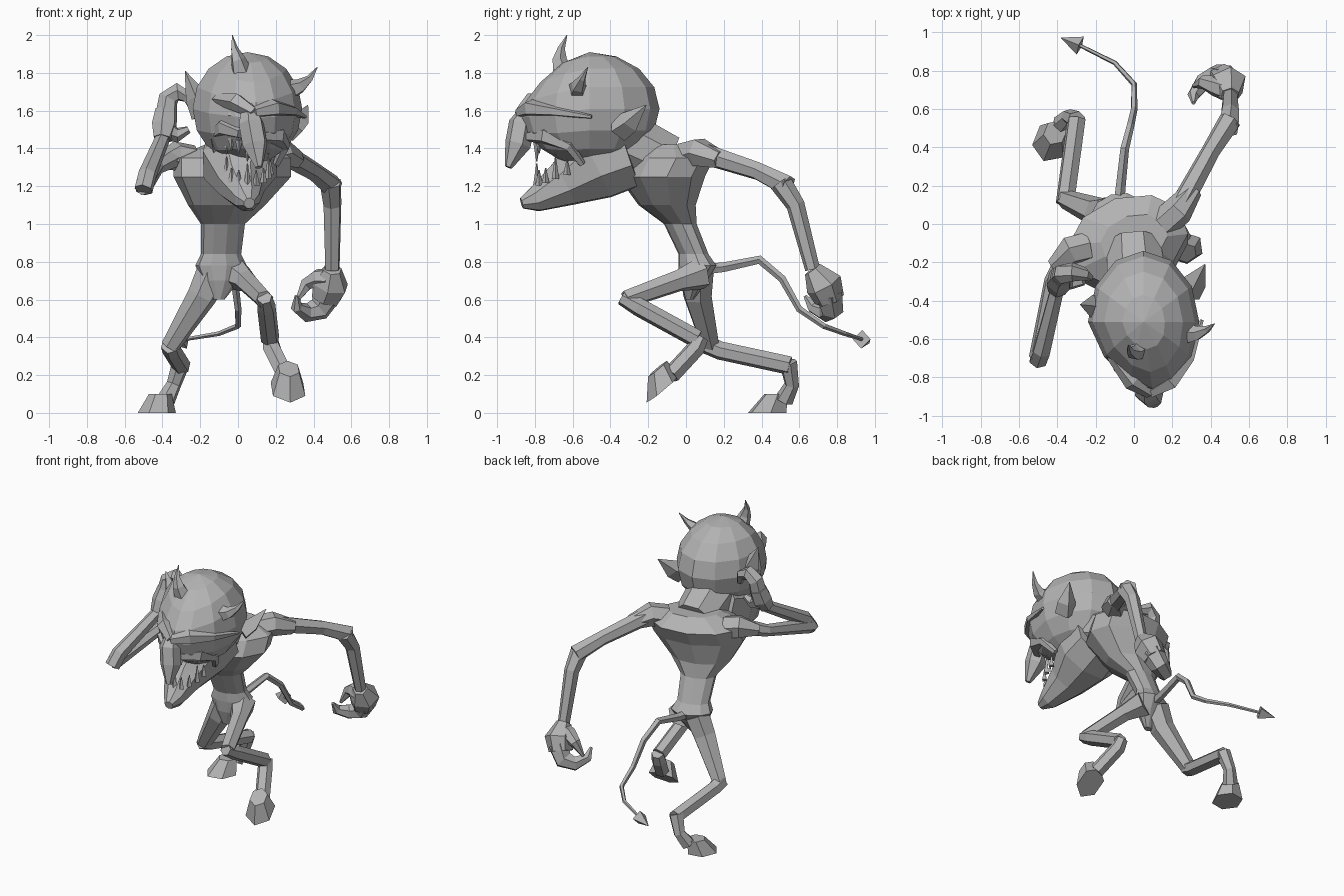
import bpy, bmesh, math
from mathutils import Vector, Matrix

cube = bpy.data.objects.get("Cube")
if cube:
    bpy.data.objects.remove(cube)

skin = bpy.data.materials.new("plain_grey")
skin.use_nodes = True
GREY = (.45, .45, .45, 1)
skin.diffuse_color = GREY
skin.node_tree.nodes["Principled BSDF"].inputs["Base Color"].default_value = GREY


def finish(name, bm):
    bmesh.ops.recalc_face_normals(bm, faces=bm.faces)
    mesh = bpy.data.meshes.new(name)
    bm.to_mesh(mesh)
    bm.free()
    mesh.materials.append(skin)
    obj = bpy.data.objects.new(name, mesh)
    bpy.context.collection.objects.link(obj)


def circle(count):
    angles = [math.tau * (k + .5) / count for k in range(count)]
    return [(math.cos(angle), math.sin(angle)) for angle in angles]


def loft(name, rings):
    """Skin a list of equal-length point rings and cap both ends."""
    bm = bmesh.new()
    rows = [[bm.verts.new(point) for point in ring] for ring in rings]
    count = len(rows[0])
    for lower, upper in zip(rows, rows[1:]):
        for i in range(count):
            j = (i + 1) % count
            bm.faces.new((lower[i], lower[j], upper[j], upper[i]))
    bm.faces.new(rows[0])
    bm.faces.new(rows[-1])
    finish(name, bm)


def spread(values, fraction):
    """Read a list of values as an even, piecewise linear ramp."""
    place = fraction * (len(values) - 1)
    index = min(int(place), len(values) - 2)
    return values[index] + (values[index + 1] - values[index]) * (place - index)


def tube(name, path, radii, sides=6):
    """Limb along a path, its radius following the ramp of radii."""
    points = [Vector(point) for point in path]
    last = len(points) - 1
    side, rings = None, []
    for i, point in enumerate(points):
        before = point - points[max(i - 1, 0)]
        after = points[min(i + 1, last)] - point
        along = (before.normalized() + after.normalized()).normalized()
        if side is None:
            side = along.orthogonal()
        side = (side - along * side.dot(along)).normalized()
        across = along.cross(side)
        radius = spread(radii, i / last)
        rings.append([point + radius * (side * c + across * s) for c, s in circle(sides)])
    loft(name, rings)


def ball(name, center, radii, taper=0, segments=12):
    """Ellipsoid that can narrow and sink towards its front."""
    bm = bmesh.new()
    bmesh.ops.create_uvsphere(bm, u_segments=segments, v_segments=segments * 2 // 3, radius=1)
    for vert in bm.verts:
        x, y, z = vert.co
        front = max(0, -y) * taper
        narrow = 1 - front * front
        shift = Vector((front, 0, -front)) * .08
        local = Vector((x * narrow * radii[0], y * radii[1], z * narrow * radii[2]))
        vert.co = Vector(center) + shift + local
    finish(name, bm)


def hoof(name, center, yaw, pitch):
    """Hexagonal sole with a smaller top set back towards the ankle."""
    turn = Matrix.Rotation(math.radians(yaw), 3, 'Z') @ Matrix.Rotation(math.radians(pitch), 3, 'X')
    rings = []
    for scale, back, height in ((1, 0, 0), (.6, .05, .1)):
        rings.append([Vector(center) + turn @ Vector((c * scale * .1, s * scale * .11 + back, height))
                      for c, s in circle(6)])
    loft(name, rings)


# Body: height, centre x, centre y, half width, turned with the raised shoulder
twist = Matrix.Rotation(math.radians(18), 3, 'Z')
body_rings = []
for z, x, y, width in ((.6, -.1, .02, .03), (.7, -.09, .04, .1), (.78, -.09, .06, .14), (.84, -.09, .04, .11),
                       (1, -.08, -.03, .12), (1.1, -.06, -.1, .21), (1.25, -.03, -.13, .32),
                       (1.35, -.03, -.08, .32), (1.42, 0, -.08, .18)):
    body_rings.append([Vector((x, y, z)) + (twist @ Vector((c, s * .7, 0))) * width for c, s in circle(10)])
loft("torso", body_rings)
tube("neck", [(0, -.1, 1.33), (.02, -.35, 1.45)], (.15, .17), sides=8)

# Left arm reaching back, with a curled hand
left_elbow = (.5, .54, 1.2)
left_wrist = (.5, .67, .76)
left_palm = (.48, .75, .64)
tube("left_shoulder", [(.15, 0, 1.36), (.23, .07, 1.38), (.31, .18, 1.34)], (.08, .08, .05))
tube("left_upper_arm", [(.23, .07, 1.38), (.4, .38, 1.28), left_elbow], (.06, .05, .06))
tube("left_forearm", [(.49, .5, 1.22), (.5, .58, 1.1), left_wrist], (.06, .05, .04))
tube("left_palm", [left_wrist, (.49, .73, .68), (.46, .76, .6)], (.05, .1, .08))
tube("left_fingers", [left_palm, (.43, .77, .55), (.36, .74, .53), (.31, .67, .56), (.31, .63, .62)],
     (.08, .06, .04, .01))
tube("left_thumb", [(.48, .7, .71), (.42, .72, .71), (.36, .74, .68), (.31, .72, .59)], (.06, .05, .01))

# Right arm folded up, hand cupped at the ear
right_shoulder = (-.33, -.14, 1.36)
right_elbow = (-.5, -.7, 1.2)
right_wrist = (-.4, -.34, 1.45)
right_palm = (-.38, -.28, 1.57)
tube("right_shoulder", [(-.24, -.12, 1.34), right_shoulder, (-.42, -.22, 1.33)], (.08, .08, .04))
tube("right_upper_arm", [right_shoulder, (-.43, -.3, 1.3), right_elbow], (.06, .04, .05))
tube("right_forearm", [(-.5, -.71, 1.18), (-.48, -.66, 1.26), right_wrist], (.05, .05, .04))
tube("right_palm", [right_wrist, (-.39, -.3, 1.52), (-.38, -.27, 1.6)], (.05, .07, .06))
tube("right_fingers", [right_palm, (-.37, -.26, 1.66), (-.32, -.25, 1.7), (-.26, -.26, 1.67), (-.23, -.28, 1.6)],
     (.06, .05, .02))
tube("right_thumb", [(-.38, -.3, 1.5), (-.32, -.3, 1.47), (-.26, -.3, 1.5)], (.06, .04, .02))

# Legs, bent at knee and hock
left_knee = (.14, -.32, .6)
left_hock = (.17, .06, .39)
tube("left_thigh", [(-.02, .08, .74), (.04, -.04, .7), left_knee], (.09, .06, .05))
tube("left_shin", [(.14, -.34, .61), (.15, -.25, .56), left_hock], (.04, .05, .05))
tube("left_foot", [(.17, .08, .4), (.18, .05, .34), (.25, -.08, .2)], (.04, .05, .05))
hoof("left_hoof", (.265, -.125, .125), yaw=8, pitch=40)

right_knee = (-.36, .13, .35)
right_hock = (-.3, .55, .25)
tube("right_thigh", [(-.13, .06, .75), (-.19, .06, .62), right_knee], (.09, .08, .05))
tube("right_shin", [(-.36, .11, .36), (-.35, .18, .33), right_hock], (.05, .05, .05))
tube("right_foot", [(-.3, .54, .27), (-.34, .56, .15), (-.38, .52, .07)], (.05, .04, .05))
hoof("right_hoof", (-.43, .43, 0), yaw=-22, pitch=0)

# Tail with arrow tip
tail_end = (-.28, .93, .39)
tube("tail", [(-.08, .1, .76), (-.07, .2, .77), (-.05, .39, .81), (-.02, .51, .71), (0, .6, .55),
              (0, .73, .46), (-.1, .84, .42), tail_end], (.03, .02, .01), sides=5)
tube("tail_tip", [tail_end, (-.38, .97, .37)], (.05, .002), sides=4)

# Head
ball("skull", (.05, -.51, 1.61), (.29, .37, .3), taper=.6)
tube("lower_jaw", [(.02, -.3, 1.38), (.01, -.48, 1.32), (.02, -.65, 1.21), (.05, -.8, 1.13), (.06, -.87, 1.11)],
     (.2, .21, .13, .07, .03), sides=8)
tube("nose", [(.06, -.82, 1.62), (.07, -.87, 1.53), (.09, -.89, 1.42), (.11, -.94, 1.3)], (.04, .07, .07, .02))

# Brows, cheeks and eyes, mirrored across the tilted face
face = Matrix.Translation((.08, -.8, 1.56)) @ Matrix.Rotation(math.radians(9), 4, 'Y')
for label, sign in (("left", 1), ("right", -1)):
    def on_face(x, y, z):
        return face @ Vector((x * sign, y, z))
    tube(label + "_brow", [on_face(0, -.08, .03), on_face(.1, -.02, .07), on_face(.2, .1, .07),
                           on_face(.27, .3, .05)], (.03, .05, .03, .01), sides=5)
    tube(label + "_cheek", [on_face(.05, -.03, -.09), on_face(.14, .06, -.07), on_face(.19, .18, -.12),
                            on_face(.16, .25, -.22)], (.03, .05, .03, .02), sides=5)
    ball(label + "_eye", on_face(.1, .02, 0), (.04, .04, .03), segments=6)

# Horns and ears
tube("left_horn", [(.27, -.57, 1.71), (.33, -.57, 1.73), (.38, -.55, 1.77), (.42, -.52, 1.83)],
     (.06, .04, .02, .002), sides=5)
tube("right_horn", [(.02, -.65, 1.8), (0, -.67, 1.87), (-.02, -.66, 1.93), (-.03, -.63, 2)],
     (.06, .04, .02, .002), sides=5)
tube("left_ear", [(.28, -.36, 1.5), (.32, -.3, 1.54), (.37, -.21, 1.63)], (.07, .06, .002), sides=4)
tube("right_ear", [(-.18, -.44, 1.58), (-.22, -.43, 1.67), (-.28, -.42, 1.81)], (.07, .06, .002), sides=4)

# Teeth along both jaws
for row, height, length in (("lower", 1.2, .1), ("upper", 1.44, -.09)):
    for k in range(9):
        angle = math.pi * k / 8
        arch = math.sin(angle)
        root = Vector((.05 + .12 * math.cos(angle), -.63 - .16 * arch, height + .06 * (1 - arch)))
        fang = 1.2 if k % 3 == 1 else .8
        tube(f"{row}_tooth_{k + 1}", [root, root + Vector((0, 0, length * fang))], (.02, .003), sides=4)
